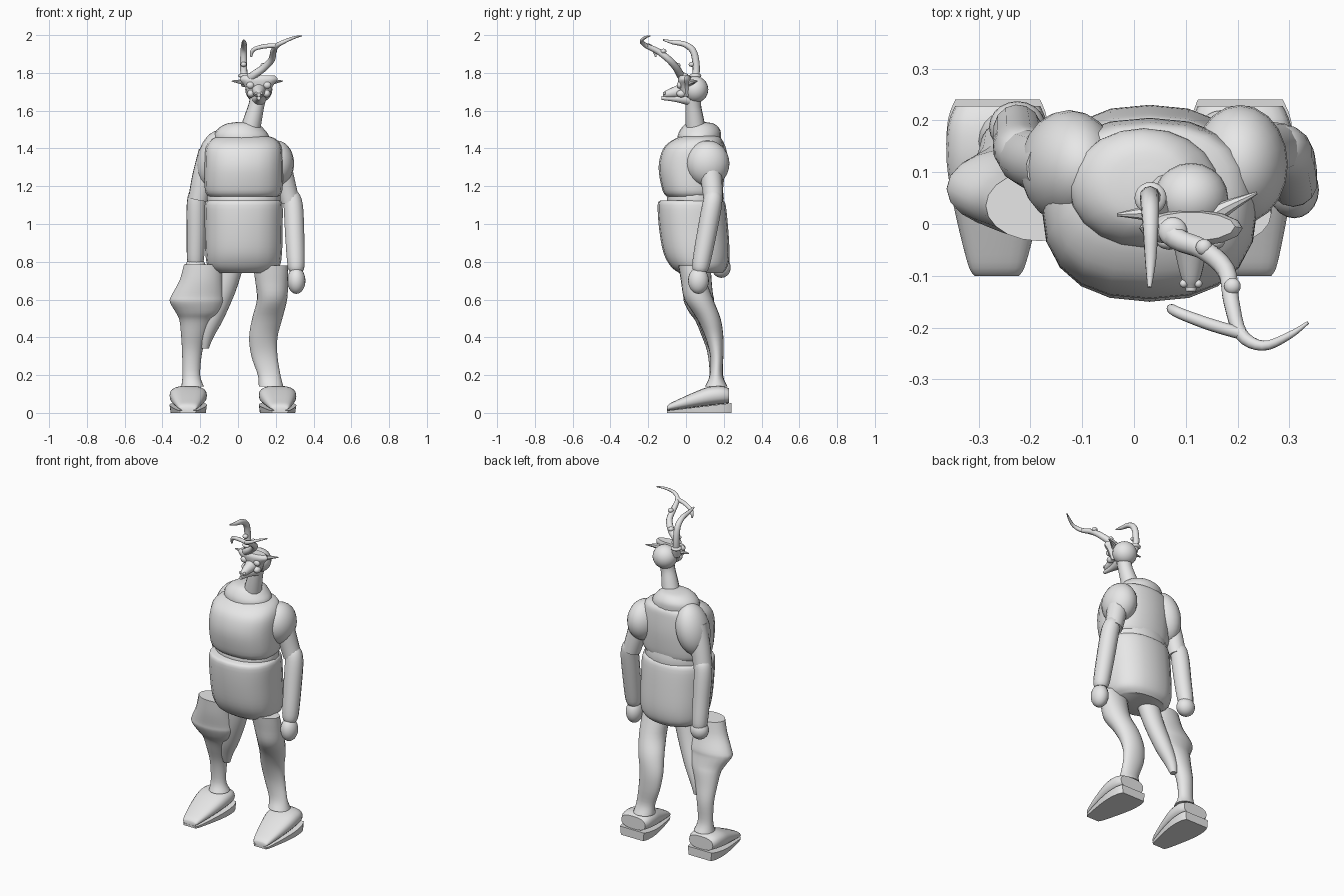
import bpy, bmesh, math
from mathutils import Vector, Matrix

clay = bpy.data.materials.new("plain grey")
clay.diffuse_color = (0.8, 0.8, 0.8, 1)


def finish(name, bm, angle=40):
    bmesh.ops.recalc_face_normals(bm, faces=bm.faces)
    me = bpy.data.meshes.new(name)
    bm.to_mesh(me)
    bm.free()
    ob = bpy.data.objects.new(name, me)
    bpy.context.collection.objects.link(ob)
    me.materials.append(clay)
    bpy.ops.object.select_all(action='DESELECT')
    ob.select_set(True)
    bpy.context.view_layer.objects.active = ob
    bpy.ops.object.shade_smooth_by_angle(angle=math.radians(angle))
    return ob


def smooth_path(pts, steps):
    """Catmull-Rom through tuples of any length"""
    out = []
    for i in range(len(pts) - 1):
        a, b, c, d = (pts[max(i - 1, 0)], pts[i], pts[i + 1], pts[min(i + 2, len(pts) - 1)])
        for s in range(steps):
            t = s / steps
            out.append([0.5 * (2 * q + (r - p) * t + (2 * p - 5 * q + 4 * r - u) * t * t
                               + (3 * q - p - 3 * r + u) * t ** 3) for p, q, r, u in zip(a, b, c, d)])
    return out + [list(pts[-1])]


def skin(name, rings, angle=40):
    bm = bmesh.new()
    rows = [[bm.verts.new(p) for p in ring] for ring in rings]
    n = len(rows[0])
    for lo, hi in zip(rows, rows[1:]):
        for i in range(n):
            bm.faces.new((lo[i], lo[(i + 1) % n], hi[(i + 1) % n], hi[i]))
    bm.faces.new(rows[0])
    bm.faces.new(rows[-1])
    return finish(name, bm, angle)


def loft(name, sections, n=20, steps=4, power=1.0):
    """Stack of level rings: (x, y, z, half width, half depth)"""
    def sp(v):
        return math.copysign(abs(v) ** power, v)
    rings = []
    for x, y, z, rx, ry in smooth_path(sections, steps):
        rings.append([(x + rx * sp(math.cos(a)), y + ry * sp(math.sin(a)), z)
                      for a in (2 * math.pi * i / n for i in range(n))])
    return skin(name, rings)


def tube(name, pts, n=14, steps=4):
    """Round limb along a path: (x, y, z, radius)"""
    path = smooth_path(pts, steps)
    centres = [Vector(p[:3]) for p in path]
    rings, side, last = [], None, None
    for i, c in enumerate(centres):
        d = (centres[min(i + 1, len(path) - 1)] - centres[max(i - 1, 0)]).normalized()
        side = d.orthogonal().normalized() if side is None else last.rotation_difference(d) @ side
        last, up = d, d.cross(side)
        rings.append([c + path[i][3] * (side * math.cos(a) + up * math.sin(a))
                      for a in (2 * math.pi * k / n for k in range(n))])
    return skin(name, rings)


def ball(name, centre, size, tilt=0):
    bm = bmesh.new()
    m = Matrix.Translation(centre) @ Matrix.Rotation(tilt, 4, 'Y') @ Matrix.Diagonal((*size, 1))
    bmesh.ops.create_uvsphere(bm, u_segments=20, v_segments=14, radius=1, matrix=m)
    return finish(name, bm)


# Torso: belly, waist, chest and collar
loft("belly", [(.03, .08, .74, .15, .115), (.03, .07, .775, .19, .15), (.03, .055, .85, .203, .175),
               (.03, .04, .98, .206, .183), (.03, .03, 1.1, .206, .18), (.03, .03, 1.125, .19, .165)], power=.85)
loft("waist", [(.03, .05, 1.08, .19, .145), (.03, .05, 1.14, .195, .15), (.03, .06, 1.2, .185, .13)])
loft("chest", [(.03, .04, 1.145, .185, .14), (.03, .035, 1.18, .205, .16), (.03, .03, 1.3, .208, .175),
               (.03, .04, 1.4, .202, .16), (.03, .065, 1.45, .17, .125), (.03, .08, 1.47, .11, .08)], power=.85)
loft("collar", [(.02, .07, 1.4, .13, .11), (.02, .07, 1.46, .145, .115), (.015, .075, 1.5, .125, .105),
                (.02, .075, 1.53, .085, .075), (.03, .07, 1.54, .03, .03)])

# Arms
ball("right_shoulder", (.205, .115, 1.32), (.092, .115, .122))
tube("right_upper_arm", [(.23, .13, 1.28, .06), (.255, .14, 1.19, .055), (.275, .145, 1.12, .052)])
tube("right_forearm", [(.265, .15, 1.175, .02), (.275, .147, 1.155, .043), (.292, .138, 1.1, .052),
                       (.3, .11, .95, .052), (.307, .08, .79, .047), (.308, .075, .75, .036)])
ball("right_hand", (.309, .066, .7), (.048, .055, .07))
ball("left_shoulder", (-.125, .11, 1.345), (.09, .11, .155), .25)
tube("left_upper_arm", [(-.15, .11, 1.38, .06), (-.185, .12, 1.25, .058), (-.21, .13, 1.13, .054)])
tube("left_forearm", [(-.205, .135, 1.19, .02), (-.212, .138, 1.165, .045), (-.22, .145, 1.1, .052),
                      (-.222, .165, .95, .05), (-.225, .185, .82, .046), (-.225, .19, .78, .036)])
ball("left_hand", (-.225, .187, .77), (.055, .05, .055))

# Legs
loft("right_leg", [(.172, .02, .78, .093, .06), (.178, .04, .7, .087, .067), (.18, .068, .6, .08, .076),
                   (.155, .12, .5, .08, .063), (.134, .15, .4, .075, .048), (.14, .163, .3, .069, .035),
                   (.165, .16, .2, .06, .034), (.175, .16, .14, .065, .06)])
loft("left_thigh_cup", [(-.183, .035, .785, .103, .068), (-.195, .045, .7, .115, .072),
                        (-.213, .065, .62, .14, .08), (-.217, .07, .585, .143, .08), (-.21, .09, .53, .118, .072),
                        (-.218, .11, .49, .092, .062), (-.232, .13, .42, .07, .052), (-.243, .155, .32, .053, .042),
                        (-.247, .16, .2, .047, .036), (-.24, .16, .14, .06, .06)])
loft("left_inner_leg", [(-.035, .07, .79, .068, .06), (-.075, .085, .65, .065, .055),
                        (-.13, .11, .5, .055, .05), (-.165, .13, .4, .035, .035), (-.175, .14, .34, .02, .02)])

# Shoes: rounded upper over a wedge sole
shape = [(.228, .082, .13), (.19, .096, .142), (.12, .098, .138), (.04, .085, .108),
         (-.04, .066, .072), (-.085, .053, .05), (-.1, .043, .035)]
for side, heel_x, toe_x in (("right", .205, .222), ("left", -.263, -.265)):
    upper, sole = [], []
    for y, w, top in smooth_path(shape, 3):
        x = toe_x + (heel_x - toe_x) * (y + .1) / .33
        base = .012 + .04 * (y + .1) / .33
        mid, half = (base + top) / 2, (top - base) / 2
        upper.append([(x + w * math.copysign(abs(math.cos(a)) ** .7, math.cos(a)), y,
                       mid + half * math.copysign(abs(math.sin(a)) ** .8, math.sin(a)))
                      for a in (math.pi * k / 10 for k in range(20))])
        sy = y + .012 * (y + .1) / .33
        sole.append([(x + w * sx, sy, z) for sx, z in ((-1, base), (-.94, 0), (.94, 0), (1, base))])
    skin(side + "_shoe", upper)
    skin(side + "_sole", sole, 30)

# Neck and head
tube("neck", [(.06, .055, 1.48, .055), (.08, .045, 1.56, .048), (.098, .038, 1.63, .042), (.11, .04, 1.69, .045)])
ball("head", (.11, .05, 1.712), (.072, .068, .07))
loft("brow", [(.11, 0, 1.675, .055, .03), (.11, -.005, 1.73, .075, .035),
              (.11, -.008, 1.765, .1, .035), (.11, -.005, 1.785, .085, .028)], n=14)

# Open beak with nostrils and eyes
tube("upper_beak", [(.11, .01, 1.715, .045), (.11, -.04, 1.702, .034), (.11, -.1, 1.688, .02), (.11, -.122, 1.685, .01)])
tube("lower_beak", [(.11, .02, 1.665, .04), (.11, -.05, 1.665, .02), (.11, -.13, 1.667, .01)])
for s, side in ((-1, "left"), (1, "right")):
    ball(side + "_eye", (.11 + s * .045, -.035, 1.735), (.02, .014, .018))
    ball(side + "_cheek", (.11 + s * .042, -.025, 1.69), (.02, .025, .02))
    ball(side + "_nostril", (.11 + s * .014, -.115, 1.692), (.008, .008, .008))

# Ears
tube("left_ear", [(.06, .015, 1.745, .018), (.02, .02, 1.752, .013), (-.033, .018, 1.757, .003)], n=8)
tube("right_ear", [(.16, .02, 1.745, .018), (.185, .035, 1.752, .013), (.237, .06, 1.757, .003)], n=8)

# Antlers with a branch and small knobs
tube("left_antler", [(.045, .03, 1.74, .03), (.032, .052, 1.79, .02), (.03, .052, 1.86, .019), (.031, .035, 1.92, .018),
                     (.032, -.01, 1.952, .015), (.032, -.07, 1.962, .011), (.03, -.122, 1.975, .004)], n=10)
tube("right_antler", [(.06, .0, 1.76, .028), (.085, -.03, 1.79, .022), (.135, -.05, 1.825, .02), (.178, -.09, 1.87, .018),
                      (.188, -.15, 1.915, .016), (.207, -.213, 1.945, .013), (.25, -.235, 1.968, .01),
                      (.3, -.215, 1.988, .007), (.336, -.19, 1.996, .003)], n=10)
tube("antler_branch", [(.213, -.213, 1.945, .012), (.15, -.195, 1.942, .012), (.095, -.175, 1.93, .011),
                       (.074, -.165, 1.912, .01), (.07, -.16, 1.885, .005)], n=10)
ball("left_antler_base", (.032, .05, 1.785), (.031, .031, .014))
ball("right_antler_base", (.075, -.015, 1.785), (.028, .028, .016))
for i, p in enumerate([(.19, -.12, 1.915), (.03, .03, 1.845), (.135, -.045, 1.84)]):
    ball("antler_knob_%d" % (i + 1), p, (.016, .016, .013))
